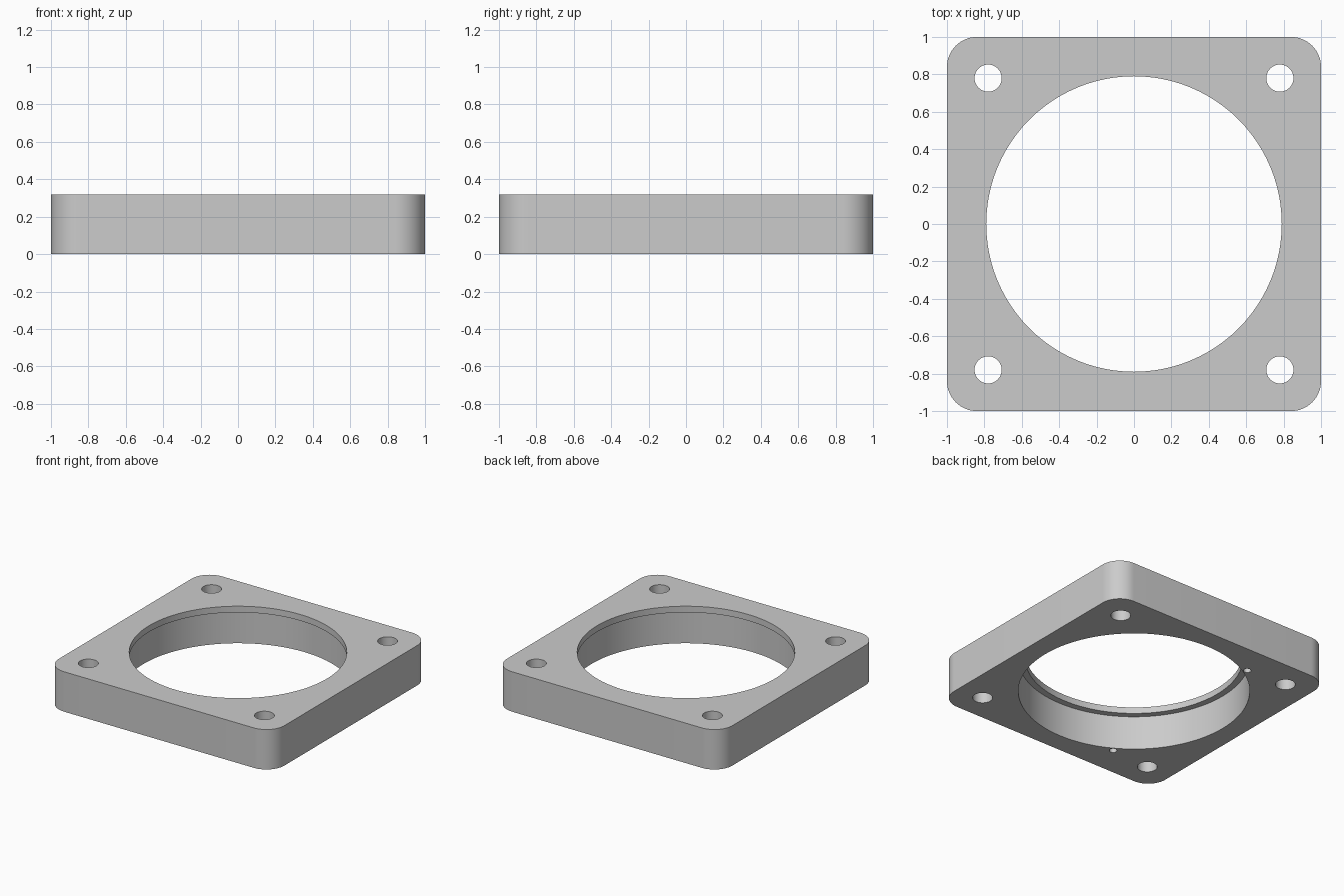
import bpy
import bmesh
import math

HEIGHT = 0.32
LIP_BOTTOM = 0.27
SEGMENTS = 96

default_cube = bpy.data.objects.get("Cube")
if default_cube:
    bpy.data.objects.remove(default_cube, do_unlink=True)

# Single plain grey
grey = bpy.data.materials.new("plain_grey")
grey.use_nodes = True
colour = (0.6, 0.6, 0.6, 1)
grey.diffuse_color = colour
for node in grey.node_tree.nodes:
    if node.type == 'BSDF_PRINCIPLED':
        node.inputs["Base Color"].default_value = colour

# Square plate with rounded corners
mesh = bpy.data.meshes.new("mounting_plate")
bm = bmesh.new()
bmesh.ops.create_cube(bm, size=2)
for v in bm.verts:
    v.co.z = HEIGHT if v.co.z > 0 else 0
corners = [e for e in bm.edges if abs(e.verts[0].co.z - e.verts[1].co.z) > 0.1]
bmesh.ops.bevel(bm, geom=corners, offset=0.16, offset_type='OFFSET',
                segments=16, profile=0.5, affect='EDGES')
bm.to_mesh(mesh)
bm.free()
plate = bpy.data.objects.new("mounting_plate", mesh)
bpy.context.collection.objects.link(plate)
mesh.materials.append(grey)


def drill(x, y, radius, bottom, top, sides=SEGMENTS):
    """Cut a vertical round hole through the plate between two heights."""
    bpy.ops.mesh.primitive_cylinder_add(
        vertices=sides, radius=radius, depth=top - bottom,
        location=(x, y, (top + bottom) / 2))
    cutter = bpy.context.object
    cutter.name = "hole_cutter"
    cutter.hide_render = True
    cutter.data.materials.append(grey)
    cut = plate.modifiers.new("hole", 'BOOLEAN')
    cut.operation = 'DIFFERENCE'
    cut.solver = 'EXACT'
    cut.object = cutter
    bpy.ops.object.select_all(action='DESELECT')
    bpy.context.view_layer.objects.active = plate
    plate.select_set(True)
    bpy.ops.object.modifier_apply(modifier=cut.name)
    bpy.data.objects.remove(cutter, do_unlink=True)


# Main opening with a wider bore below a thin upper lip
drill(0, 0, 0.79, -0.1, HEIGHT + 0.1)
drill(0, 0, 0.84, -0.1, LIP_BOTTOM)

# Corner screw holes
for sx in (-1, 1):
    for sy in (-1, 1):
        drill(0.78 * sx, 0.78 * sy, 0.0725, -0.1, HEIGHT + 0.1, 40)

# Small blind pin holes on the underside
for angle in (120, 240):
    a = math.radians(angle)
    drill(0.875 * math.cos(a), 0.875 * math.sin(a), 0.028, -0.1, 0.1, 20)

bpy.ops.object.select_all(action='DESELECT')
plate.select_set(True)
bpy.context.view_layer.objects.active = plate
bpy.ops.object.shade_smooth_by_angle(angle=math.radians(30))
